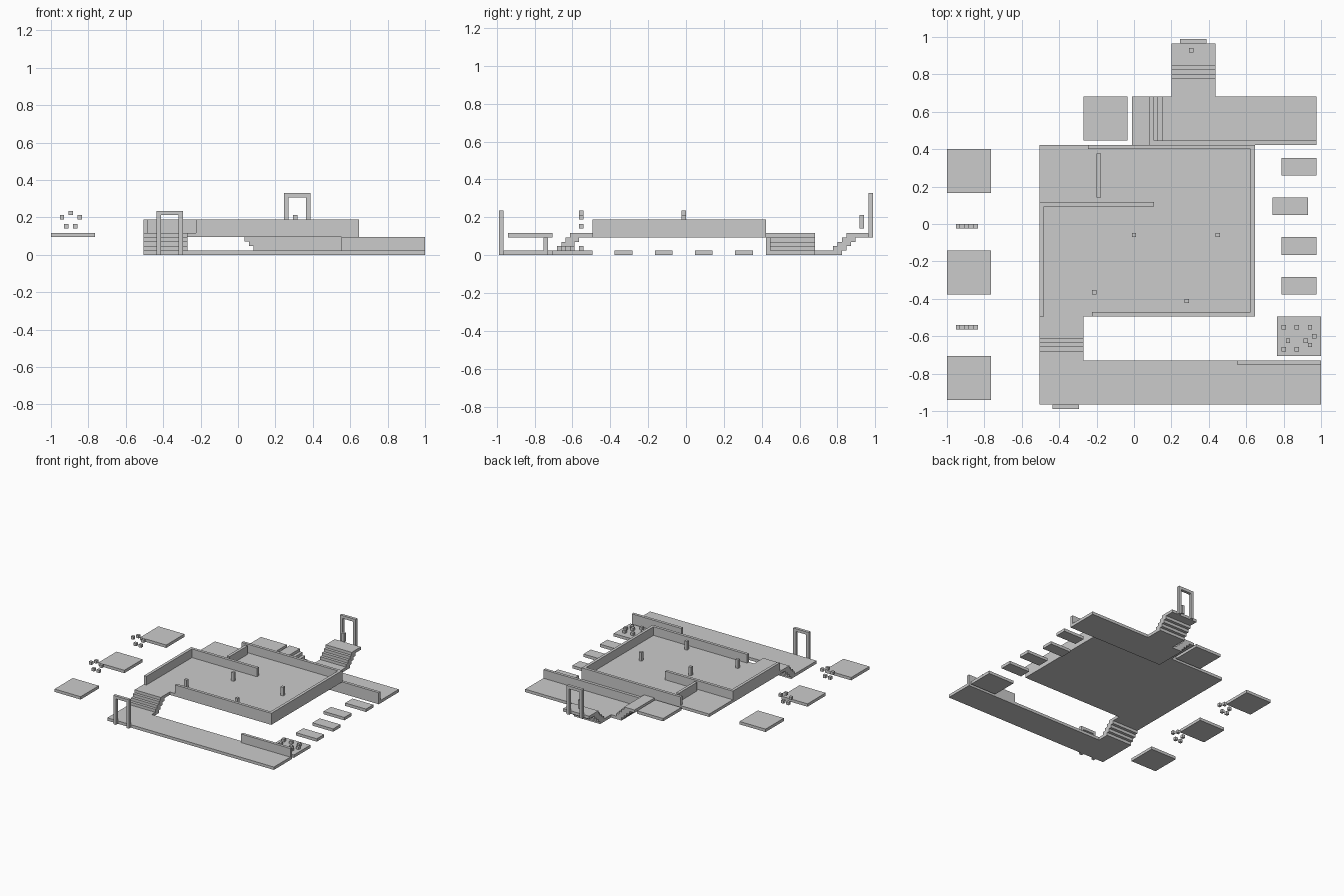
import bpy, bmesh

if "Cube" in bpy.data.objects:
    bpy.data.objects.remove(bpy.data.objects["Cube"])

V = 2 / 85  # one grid cell; the whole map sits on an 85 x 84 cell grid


def build(name, boxes):
    """One object made of boxes given in cells: (x0, x1, y0, y1, z0, z1)."""
    bm = bmesh.new()
    for x0, x1, y0, y1, z0, z1 in boxes:
        for v in bmesh.ops.create_cube(bm, size=1)["verts"]:
            v.co.x = ((x1 if v.co.x > 0 else x0) - 42.5) * V
            v.co.y = ((y1 if v.co.y > 0 else y0) - 42) * V
            v.co.z = (z1 if v.co.z > 0 else z0) * V
    me = bpy.data.meshes.new(name)
    bm.to_mesh(me)
    bm.free()
    ob = bpy.data.objects.new(name, me)
    bpy.context.collection.objects.link(ob)
    return ob


def post(x, y, z, h=1):
    return (x, x + 1, y, y + 1, z, z + h)


def stairs_y(x0, x1, y):
    """Three overlapping treads climbing towards +y."""
    return [(x0, x1, y + k, y + k + 3, k + 1, k + 2) for k in range(3)]


def door(x, y, z):
    """Door frame 6 cells wide and 10 high."""
    return [(x, x + 1, y, y + 1, z, z + 9),
            (x + 5, x + 6, y, y + 1, z, z + 9),
            (x, x + 6, y, y + 1, z + 9, z + 10)]


# Main raised room
build("main_floor", [(21, 70, 21, 60, 4, 5)])
build("main_walls", [
    (33, 69, 21, 22, 5, 8),   # front
    (69, 70, 21, 60, 5, 8),   # right
    (32, 69, 59, 60, 5, 8),   # back
    (21, 22, 21, 46, 5, 8),   # left
    (21, 47, 46, 47, 5, 8),   # partition
])
build("inner_wall", [(34, 35, 48, 58, 5, 8)])
for i, (x, y) in enumerate([(42, 39), (61, 39), (33, 26), (54, 24)]):
    build(f"pillar_{i}", [post(x, y, 5, 3)])

# Front corridor, stairs up to the room, and entrance door
build("front_corridor_floor", [(21, 85, 1, 11, 0, 1), (21, 31, 11, 15, 0, 1)])
build("front_corridor_wall", [(66, 85, 10, 11, 1, 4)])
build("front_stairs", stairs_y(21, 31, 13))
build("front_landing", [(21, 31, 16, 21, 4, 5)])
build("front_door", door(24, 0, 0))

# Back corridor: landing, stairs down towards +x, low floor
build("back_upper_landing", [(42, 46, 60, 71, 4, 5)])
build("back_side_stairs", [(44 + k, 47 + k, 60, 71, 3 - k, 4 - k) for k in range(3)])
build("back_corridor_floor", [(47, 84, 60, 71, 0, 1), (51, 61, 71, 77, 0, 1)])
build("back_corridor_wall", [(47, 84, 60, 61, 1, 4)])

# Exit stairs, landing, door and marker
build("exit_stairs", stairs_y(51, 61, 75))
build("exit_landing", [(51, 61, 78, 83, 4, 5)])
build("exit_door", door(53, 83, 4))
build("exit_marker", [post(55, 81, 6, 3)])

# Floating platforms: back one and the left-hand row
for i, (x, y) in enumerate([(31, 61), (0, 49), (0, 26), (0, 2)]):
    build(f"floating_platform_{i}", [(x, x + 10, y, y + 10, 4, 5)])

# Rings of five small cubes between the left platforms
for i, y in enumerate([41, 18]):
    build(f"cube_ring_{i}", [post(x, y, z) for x, z in
                             [(2, 8), (4, 9), (6, 8), (3, 6), (5, 6)]])

# Stepping slabs on the right
for i, (x, y) in enumerate([(76, 53), (74, 44), (76, 35), (76, 26)]):
    build(f"stepping_slab_{i}", [(x, x + 8, y, y + 4, 0, 1)])

# Right platform with scattered cubes
build("cube_platform", [(75, 85, 12, 21, 0, 1)])
build("scattered_cubes", [post(x, y, 1) for x, y in
                          [(76, 18), (79, 18), (82, 18), (83, 16), (77, 15),
                           (81, 15), (82, 14), (76, 13), (79, 13)]])
